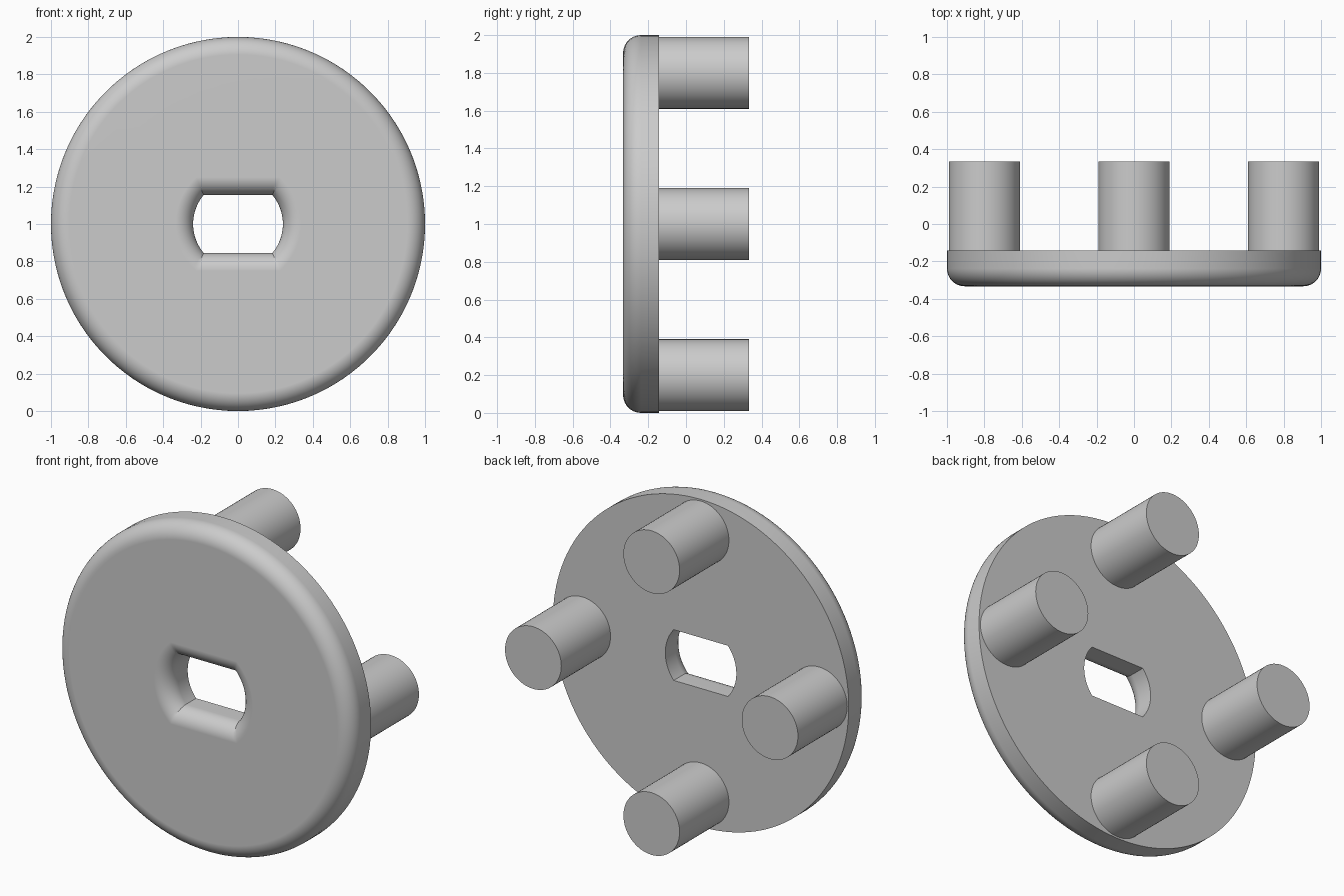
import bpy, bmesh, math
from mathutils import Matrix

cube = bpy.data.objects.get("Cube")
if cube:
    bpy.data.objects.remove(cube, do_unlink=True)

FRONT, BACK, PEG_END = -0.333, -0.143, 0.333
FILLET = 0.095
HOLE_R, HOLE_H = 0.24, 0.155
SEG, STEPS = 32, 10

grey = bpy.data.materials.new("light_grey")
grey.use_nodes = True
grey.diffuse_color = (0.6, 0.6, 0.6, 1)
grey.node_tree.nodes["Principled BSDF"].inputs["Base Color"].default_value = (0.6, 0.6, 0.6, 1)


def add_object(name, bm):
    bmesh.ops.recalc_face_normals(bm, faces=bm.faces)
    mesh = bpy.data.meshes.new(name)
    bm.to_mesh(mesh)
    bm.free()
    mesh.materials.append(grey)
    obj = bpy.data.objects.new(name, mesh)
    bpy.context.collection.objects.link(obj)
    bpy.ops.object.select_all(action="DESELECT")
    obj.select_set(True)
    bpy.context.view_layer.objects.active = obj
    bpy.ops.object.shade_smooth_by_angle(angle=math.radians(30))
    weighted = obj.modifiers.new("flat_face_normals", "WEIGHTED_NORMAL")
    weighted.keep_sharp = True
    return obj


def hole_outline(offset):
    """Circle with a flat top and bottom, grown by offset."""
    r, h = HOLE_R + offset, HOLE_H + offset
    a = math.asin(h / r)
    w = r * math.cos(a)
    pts = []
    for side in (1, -1):
        for i in range(SEG):
            t = -a + 2 * a * i / SEG
            pts.append((side * r * math.cos(t), side * r * math.sin(t)))
        for i in range(SEG):
            pts.append((side * w * (1 - 2 * i / SEG), side * h))
    return pts


def rim_outline(radius):
    """Circle whose points line up with the corners of the hole."""
    a = math.asin(HOLE_H / HOLE_R)
    pts = []
    for start in (0, math.pi):
        for low, high in ((-a, a), (a, math.pi - a)):
            for i in range(SEG):
                t = start + low + (high - low) * i / SEG
                pts.append((radius * math.cos(t), radius * math.sin(t)))
    return pts


# Disc: rings run over the rounded rim, across the front and through the hole
angles = [math.pi / 2 * i / STEPS for i in range(STEPS + 1)]
rings = [(rim_outline(1), BACK)]
for t in angles:
    rings.append((rim_outline(1 - FILLET * (1 - math.cos(t))),
                  FRONT + FILLET * (1 - math.sin(t))))
for t in reversed(angles):
    rings.append((hole_outline(FILLET * (1 - math.cos(t))),
                  FRONT + FILLET * (1 - math.sin(t))))
rings.append((hole_outline(0), BACK))

bm = bmesh.new()
loops = [[bm.verts.new((x, y, z + 1)) for x, z in pts] for pts, y in rings]
for k, ring in enumerate(loops):
    following = loops[(k + 1) % len(loops)]
    for i in range(len(ring)):
        j = (i + 1) % len(ring)
        bm.faces.new((ring[i], ring[j], following[j], following[i]))
add_object("disc", bm)

# Four pegs on the back
for name, x, z in (("top_peg", 0, 1), ("bottom_peg", 0, -1),
                   ("left_peg", 1, 0), ("right_peg", -1, 0)):
    bm = bmesh.new()
    place = (Matrix.Translation((x * 0.8, (BACK + PEG_END) / 2, 1 + z * 0.8))
             @ Matrix.Rotation(math.pi / 2, 4, "X"))
    bmesh.ops.create_cone(bm, cap_ends=True, segments=64, radius1=0.19,
                          radius2=0.19, depth=PEG_END - BACK, matrix=place)
    add_object(name, bm)
